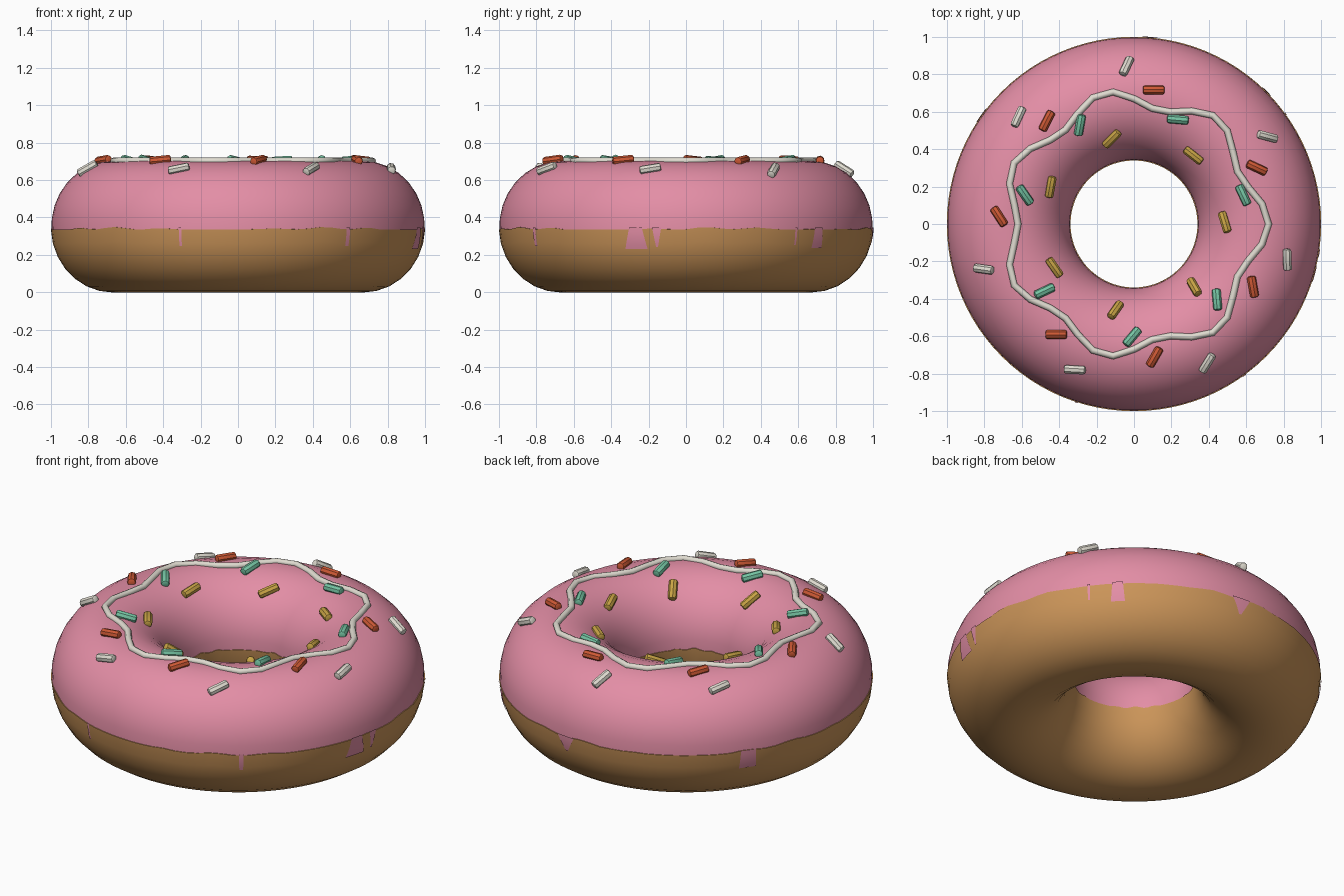
import bpy, bmesh
from math import sin, cos, radians, pi, sqrt, tau
from mathutils import Vector, Matrix

if "Cube" in bpy.data.objects:
    bpy.data.objects.remove(bpy.data.objects["Cube"])

RING, TUBE, RISE, MID = 0.67, 0.328, 0.35, 0.352
SEGMENTS = 96


def material(name, r, g, b):
    m = bpy.data.materials.new(name)
    m.use_nodes = True
    m.diffuse_color = (r, g, b, 1)
    m.node_tree.nodes["Principled BSDF"].inputs["Base Color"].default_value = (r, g, b, 1)
    return m


DOUGH = material("golden dough", 0.60, 0.30, 0.10)
ICING = material("pink icing", 0.77, 0.27, 0.38)
CREAM = material("cream white", 0.74, 0.71, 0.63)
ORANGE = material("red orange", 0.62, 0.10, 0.035)
MINT = material("mint green", 0.18, 0.56, 0.37)
GOLD = material("mustard gold", 0.58, 0.37, 0.06)


def surface(theta, phi, lift=0.0):
    """Point on the ring, theta round the hole and phi round the tube."""
    r = RING + (TUBE + lift) * cos(phi)
    return Vector((r * cos(theta), r * sin(theta), MID + (RISE + lift) * sin(phi)))


def grid_mesh(name, rows, mat, closed):
    """Skin rows of points; closed joins the ends of each row."""
    bm = bmesh.new()
    vs = [[bm.verts.new(p) for p in row] for row in rows]
    count = len(rows[0])
    for a, b in zip(vs, vs[1:]):
        for i in range(count if closed else count - 1):
            j = (i + 1) % count
            bm.faces.new((a[i], a[j], b[j], b[i]))
    return finish(name, bm, mat)


def finish(name, bm, mat, angle=50):
    mesh = bpy.data.meshes.new(name)
    bm.to_mesh(mesh)
    bm.free()
    mesh.materials.append(mat)
    ob = bpy.data.objects.new(name, mesh)
    bpy.context.collection.objects.link(ob)
    bpy.ops.object.select_all(action="DESELECT")
    ob.select_set(True)
    bpy.context.view_layer.objects.active = ob
    bpy.ops.object.shade_smooth_by_angle(angle=radians(angle))
    return ob


turns = [tau * i / SEGMENTS for i in range(SEGMENTS)]


def rim(theta):
    """Wavy angle at which dough meets icing."""
    return radians(-2.5) + 0.035 * max(0, sin(theta * 13) * sin(theta * 8 + 1))


# Dough: lower half of the ring, slightly proud of the icing, lip tucked inward
def dough_row(k, lift=0.003):
    return [surface(t, -pi - rim(t) + (pi + 2 * rim(t)) * k, lift) for t in turns]


rows = [dough_row(0, -0.01)] + [dough_row(k / 14) for k in range(15)] + [dough_row(1, -0.01)]
grid_mesh("dough", rows, DOUGH, True)

# Icing: upper half, running just under the dough lip
low = radians(-5)
rows = [[surface(t, low + (pi - 2 * low) * k / 16) for t in turns] for k in range(17)]
grid_mesh("icing", rows, ICING, True)

# Drips: heading, top half width, bottom half width, lower end (degrees)
for n, (head, top, bottom, end) in enumerate([
        (-108, 0.4, 0.4, 17), (-54, 0.7, 0.6, 17), (-15.6, 2, 3.6, 20),
        (-9, 1.4, 0.3, 18), (36, 0.4, 0.3, 16), (45, 1.6, 2.2, 19),
        (85, 3.2, 0.4, 16), (144.5, 2.4, 2.8, 19)]):
    rows = []
    for k in range(6):
        f = k / 5
        half = top + (bottom - top) * f
        rows.append([surface(radians(head + half * s), radians(-1 - (end - 1) * f), 0.006)
                     for s in (1, 0.5, 0, -0.5, -1)])
    grid_mesh(f"icing_drip_{n + 1}", rows, ICING, False)

# Piped line: seven-lobed wavy loop lying on the crest
LOOP, SIDES = 40, 8
path = []
for i in range(LOOP):
    t = tau * i / LOOP
    r = RING + 0.05 * cos(7 * t)
    path.append(Vector((r * cos(t), r * sin(t), 0.702)))
rows = []
for i in range(LOOP + 1):
    p = path[i % LOOP]
    along = (path[(i + 1) % LOOP] - path[(i - 1) % LOOP]).normalized()
    side = along.cross(Vector((0, 0, 1)))
    rows.append([p + 0.018 * (side * cos(tau * k / SIDES) + Vector((0, 0, sin(tau * k / SIDES))))
                 for k in range(SIDES)])
piping = grid_mesh("piped_line", rows, CREAM, True)
bm = bmesh.new()
bm.from_mesh(piping.data)
bmesh.ops.remove_doubles(bm, verts=bm.verts, dist=0.0005)
bmesh.ops.recalc_face_normals(bm, faces=bm.faces)
bm.to_mesh(piping.data)
bm.free()


def sprinkle(name, x, y, spin, mat):
    """Rounded stick lying along the icing."""
    r = sqrt(x * x + y * y)
    c = (r - RING) / TUBE
    s = sqrt(1 - c * c)
    out = Vector((x / r, y / r, 0))
    normal = (out * c / TUBE + Vector((0, 0, s / RISE))).normalized()
    flat = Vector((cos(radians(spin)), sin(radians(spin)), 0))
    along = (flat - Vector((0, 0, flat.dot(normal) / normal.z))).normalized()
    side = normal.cross(along)
    centre = Vector((x, y, MID + RISE * s)) + normal * 0.008
    frame = Matrix((side, normal, along)).transposed().to_4x4()
    bm = bmesh.new()
    bmesh.ops.create_cone(bm, cap_ends=True, segments=8, radius1=0.024, radius2=0.024, depth=0.115)
    caps = [e for e in bm.edges if abs(e.verts[0].co.z - e.verts[1].co.z) < 0.01]
    bmesh.ops.bevel(bm, geom=caps, offset=0.01, segments=2, affect="EDGES", profile=0.5)
    bm.transform(Matrix.Translation(centre) @ frame)
    finish(name, bm, mat, 40)


# Sprinkles: x, y and heading, one ring of seven per colour
RINGS = {
    "gold": (GOLD, [(-.12, .46, 45), (.32, .37, -38), (.49, .01, -73), (.325, -.34, -60),
                    (-.1, -.465, 55), (-.43, -.235, -55), (-.45, .2, 80)]),
    "mint": (MINT, [(-.29, .53, 80), (.235, .56, -5), (.585, .155, -65), (.445, -.405, -85),
                    (-.01, -.605, 50), (-.48, -.36, 25), (-.585, .155, -55)]),
    "orange": (ORANGE, [(.105, .715, 0), (.655, .3, -25), (.635, -.335, -80), (.11, -.71, 60),
                        (-.415, -.59, 0), (-.72, .04, -57), (-.465, .55, 63)]),
    "white": (CREAM, [(-.04, .84, 65), (.71, .465, -15), (.815, -.19, -88), (.39, -.74, 58),
                      (-.315, -.775, -3), (-.8, -.24, -8), (-.615, .57, 65)]),
}
for colour, (mat, spots) in RINGS.items():
    for n, (x, y, spin) in enumerate(spots):
        sprinkle(f"{colour}_sprinkle_{n + 1}", x, y, spin, mat)
